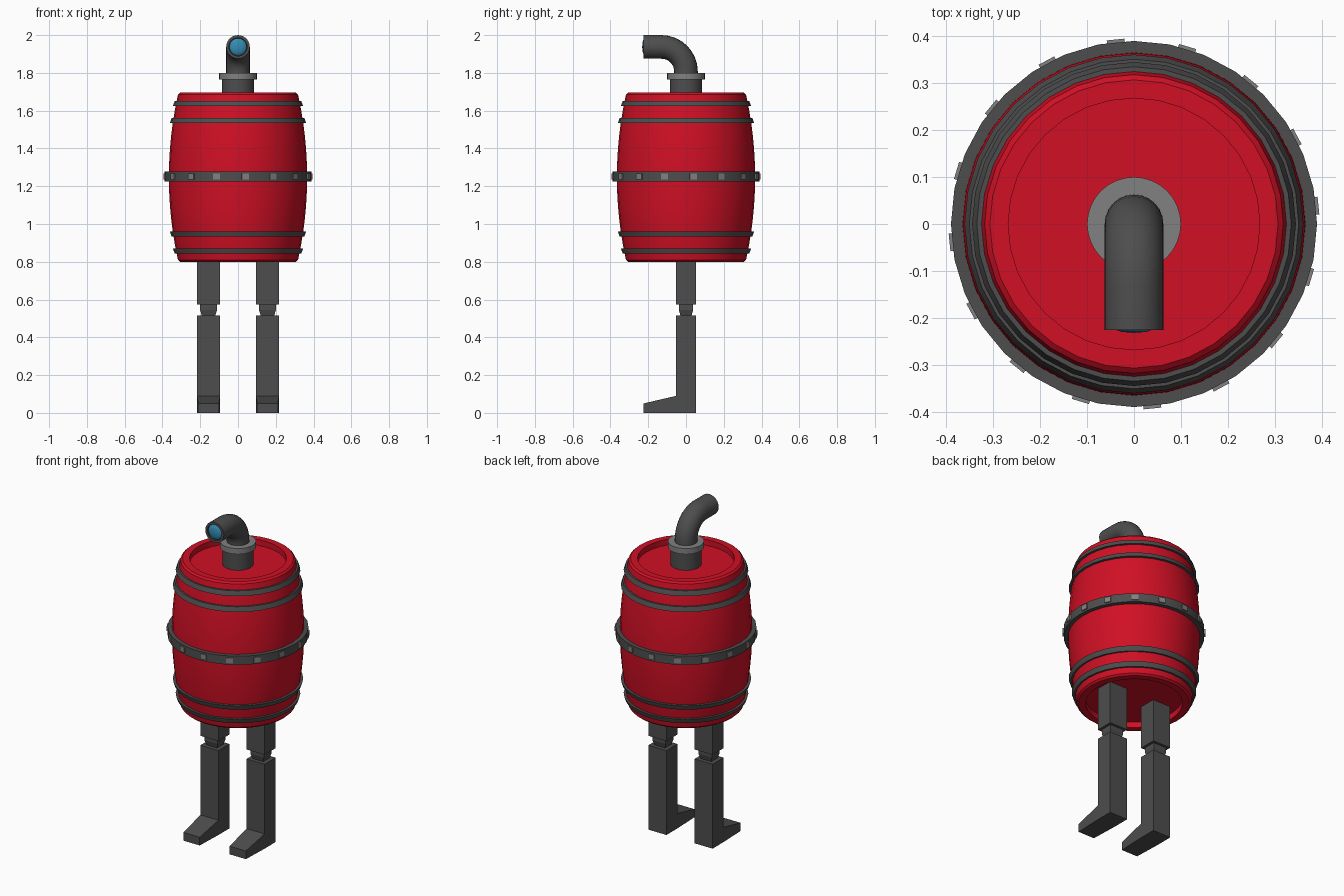
import bpy, bmesh, math
from mathutils import Vector, Matrix

if "Cube" in bpy.data.objects:
    bpy.data.objects.remove(bpy.data.objects["Cube"])


def material(name, rgb):
    m = bpy.data.materials.new(name)
    m.diffuse_color = (*rgb, 1)
    m.use_nodes = True
    m.node_tree.nodes["Principled BSDF"].inputs["Base Color"].default_value = m.diffuse_color
    return m


RED = material("red paint", (0.63, 0.005, 0.018))
DARK = material("dark metal", (0.075, 0.075, 0.075))
GREY = material("light metal", (0.22, 0.22, 0.22))
BLUE = material("blue glass", (0.035, 0.26, 0.45))


def finish(name, bm, mat, smooth=None):
    bmesh.ops.recalc_face_normals(bm, faces=bm.faces)
    mesh = bpy.data.meshes.new(name)
    bm.to_mesh(mesh)
    bm.free()
    mesh.materials.append(mat)
    ob = bpy.data.objects.new(name, mesh)
    bpy.context.collection.objects.link(ob)
    if smooth:
        bpy.ops.object.select_all(action='DESELECT')
        ob.select_set(True)
        bpy.context.view_layer.objects.active = ob
        bpy.ops.object.shade_smooth_by_angle(angle=math.radians(smooth))
    return ob


def loft(bm, rings, closed=False):
    """Bridge rings of points; single-point rings become fans."""
    vs = [[bm.verts.new(p) for p in r] for r in rings]
    pairs = list(zip(vs, vs[1:])) + ([(vs[-1], vs[0])] if closed else [])
    for a, b in pairs:
        n = max(len(a), len(b))
        for i in range(n):
            j = (i + 1) % n
            if len(a) == 1:
                bm.faces.new((a[0], b[j], b[i]))
            elif len(b) == 1:
                bm.faces.new((a[i], a[j], b[0]))
            else:
                bm.faces.new((a[i], a[j], b[j], b[i]))


def revolve(name, profile, mat, n=32, closed=False, smooth=30):
    """Turn a (radius, z) profile around the z axis."""
    rings = []
    for r, z in profile:
        k = n if r > 0 else 1
        rings.append([(r * math.cos(2 * math.pi * i / n),
                       r * math.sin(2 * math.pi * i / n), z) for i in range(k)])
    bm = bmesh.new()
    loft(bm, rings, closed)
    return finish(name, bm, mat, smooth)


# Barrel with bulging wall and recessed lids
MID, HALF = 1.2475, 0.4475


def wall(z):
    return 0.366 - 0.05 * ((z - MID) / HALF) ** 2


top, bottom = MID + HALF, MID - HALF
zs = [bottom + 0.01 + (2 * HALF - 0.02) * i / 12 for i in range(13)]
revolve("barrel",
        [(0, bottom + 0.035), (0.268, bottom + 0.035), (0.268, bottom), (0.307, bottom)]
        + [(wall(z), z) for z in zs]
        + [(0.307, top), (0.268, top), (0.268, top - 0.035), (0, top - 0.035)], RED)

# Thin hoops, flaring towards the middle of the barrel
for name, dz, r in (("outer_hoop", 0.391, 0.345), ("inner_hoop", 0.301, 0.361)):
    for side, s in (("upper", 1), ("lower", -1)):
        near, far = MID + s * (dz - 0.015), MID + s * (dz + 0.013)
        revolve(f"{side}_{name}", [(r - 0.04, near), (r, near), (r - 0.01, far),
                                   (r - 0.04, far)], DARK, closed=True)

# Wide middle hoop with square studs
revolve("middle_hoop", [(0.35, 1.225), (0.39, 1.225), (0.39, 1.278), (0.35, 1.278)],
        DARK, closed=True)
bm = bmesh.new()
for i in range(16):
    m = (Matrix.Rotation(math.radians(5.7 + 22.5 * i), 4, 'Z')
         @ Matrix.Translation((0.387, 0, 1.252)) @ Matrix.Diagonal((0.016, 0.038, 0.032, 1)))
    bmesh.ops.create_cube(bm, size=1, matrix=m)
finish("hoop_studs", bm, GREY)

# Neck and collar
revolve("neck", [(0, 1.65), (0.085, 1.65), (0.085, 1.77), (0, 1.77)], DARK)
revolve("collar", [(0, 1.765), (0.1, 1.765), (0.1, 1.8), (0, 1.8)], GREY)

# Periscope pipe: upright, quarter bend, forward, with a recessed mouth
R, BEND, PZ = 0.0625, 0.13, 1.8075
path = [(Vector((0, 0, 1.78)), 0.0, R)]
for i in range(9):
    a = math.pi / 2 * i / 8
    path.append((Vector((0, -BEND + BEND * math.cos(a), PZ + BEND * math.sin(a))), a, R))
axis_z = PZ + BEND
for y, r in ((-0.226, R), (-0.226, 0.048), (-0.205, 0.048)):
    path.append((Vector((0, y, axis_z)), math.pi / 2, r))
rings = []
for c, a, r in path:
    side, up = Vector((1, 0, 0)), Vector((0, math.cos(a), math.sin(a)))
    rings.append([c + r * (side * math.cos(t) + up * math.sin(t))
                  for t in (2 * math.pi * i / 24 for i in range(24))])
bm = bmesh.new()
loft(bm, rings)
finish("periscope_pipe", bm, DARK, 35)

# Domed lens
lens = revolve("lens", [(0, -0.02), (0.046, -0.02), (0.046, 0.0), (0.04, 0.006),
                        (0.025, 0.011), (0, 0.013)], BLUE, n=24, smooth=40)
lens.rotation_euler = (math.pi / 2, 0, 0)
lens.location = (0, -0.219, axis_z)


def block(name, x, sections):
    """Stack of rectangles (half width, y0, y1, z), capped at both ends."""
    bm = bmesh.new()
    loft(bm, [[(x - w, a, z), (x + w, a, z), (x + w, b, z), (x - w, b, z)]
              for w, a, b, z in sections])
    bmesh.ops.holes_fill(bm, edges=bm.edges)
    return finish(name, bm, DARK)


# Legs and wedge feet
W, D = 0.061, 0.053
for side, s in (("left", -1), ("right", 1)):
    x = s * 0.156
    block(f"{side}_thigh", x, [(W, -D, D, 0.573), (W, -D, D, 0.84)])
    block(f"{side}_knee", x, [(0.034, -0.028, 0.028, 0.51), (0.045, -0.038, 0.038, 0.545),
                              (0.045, -0.038, 0.038, 0.58)])
    block(f"{side}_shin", x, [(W, -D, D, 0), (W, -D, D, 0.515)])
    bm = bmesh.new()
    loft(bm, [[(x - w, y, 0), (x + w, y, 0), (x + w, y, h), (x - w, y, h)]
              for w, y, h in ((0.055, -0.225, 0.05), (W, -D, 0.09))])
    bmesh.ops.holes_fill(bm, edges=bm.edges)
    finish(f"{side}_foot", bm, DARK)
